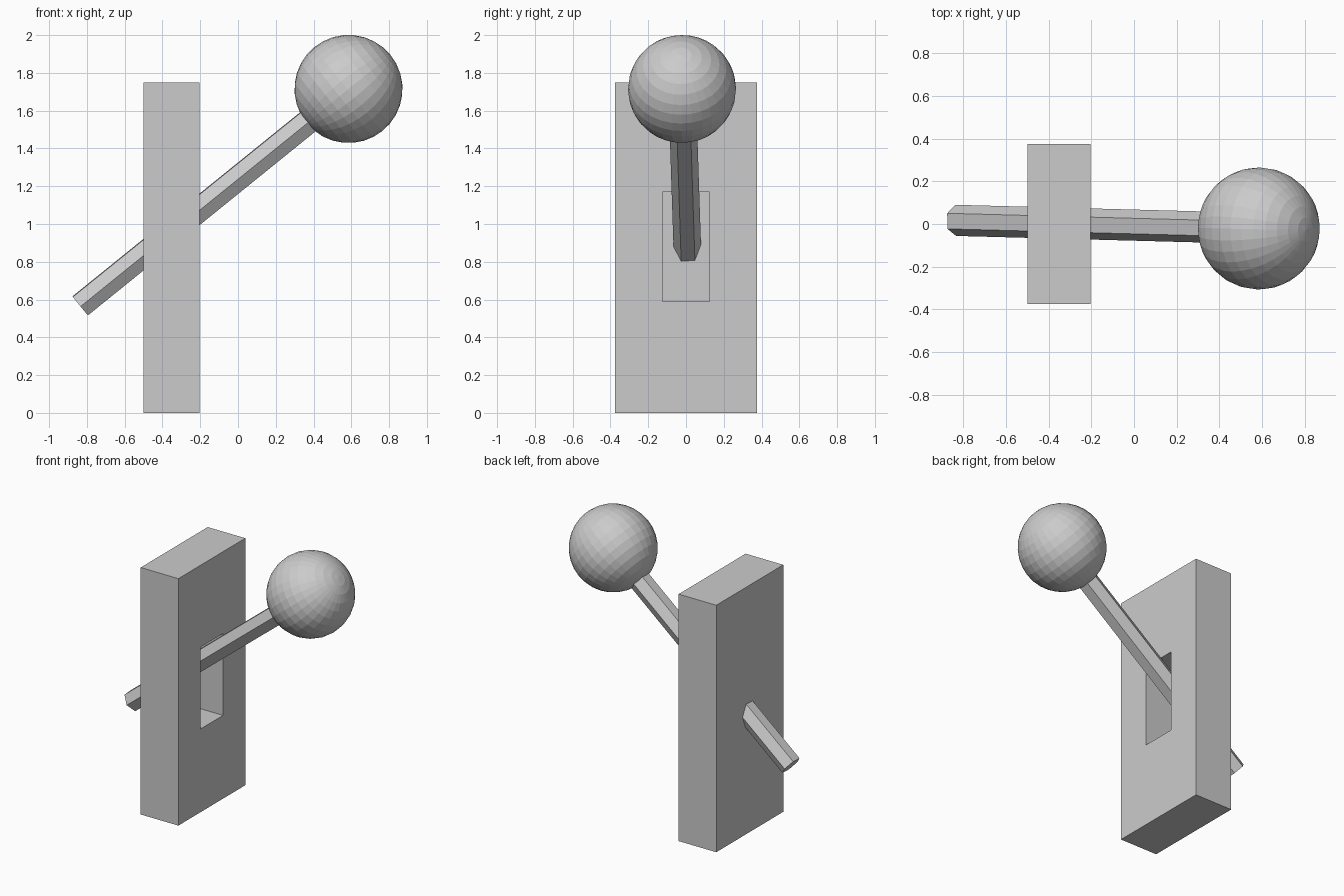
import bpy
from math import radians
from mathutils import Vector, Matrix

if "Cube" in bpy.data.objects:
    bpy.data.objects.remove(bpy.data.objects["Cube"])


def box(name, lo, hi):
    lo, hi = Vector(lo), Vector(hi)
    bpy.ops.mesh.primitive_cube_add(size=1, location=(lo + hi) / 2)
    ob = bpy.context.object
    ob.name = name
    ob.scale = hi - lo
    bpy.ops.object.transform_apply(location=False, rotation=False, scale=True)
    return ob


# Upright plate with a blind slot in its +x face
plate = box("switch_plate", (-0.5, -0.375, 0), (-0.205, 0.375, 1.75))
cutter = box("slot_cutter", (-0.44, -0.125, 0.59), (-0.1, 0.125, 1.17))
cut = plate.modifiers.new("slot", 'BOOLEAN')
cut.operation = 'DIFFERENCE'
cut.solver = 'EXACT'
cut.object = cutter
bpy.context.view_layer.objects.active = plate
bpy.ops.object.modifier_apply(modifier=cut.name)
bpy.data.objects.remove(cutter, do_unlink=True)

# Frame along the lever: z follows the rod, x stays sideways
tail = Vector((-0.835, 0.017, 0.567))
knob_centre = Vector((0.585, -0.021, 1.715))
axis = (knob_centre - tail).normalized()
side = Vector((0, 1, 0))
side = (side - axis * side.dot(axis)).normalized()
frame = Matrix((side, axis.cross(side), axis)).transposed().to_4x4()

# Six-sided lever rod, flats up and down with a slight roll
bpy.ops.mesh.primitive_cylinder_add(vertices=6, radius=0.073,
                                    depth=(knob_centre - tail).length)
rod = bpy.context.object
rod.name = "lever_rod"
rod.matrix_world = (Matrix.Translation((tail + knob_centre) / 2) @ frame
                    @ Matrix.Rotation(radians(33), 4, 'Z'))

# Faceted ball knob with its poles along the rod
bpy.ops.mesh.primitive_uv_sphere_add(segments=32, ring_count=16, radius=0.286)
knob = bpy.context.object
knob.name = "lever_knob"
knob.matrix_world = Matrix.Translation(knob_centre) @ frame
